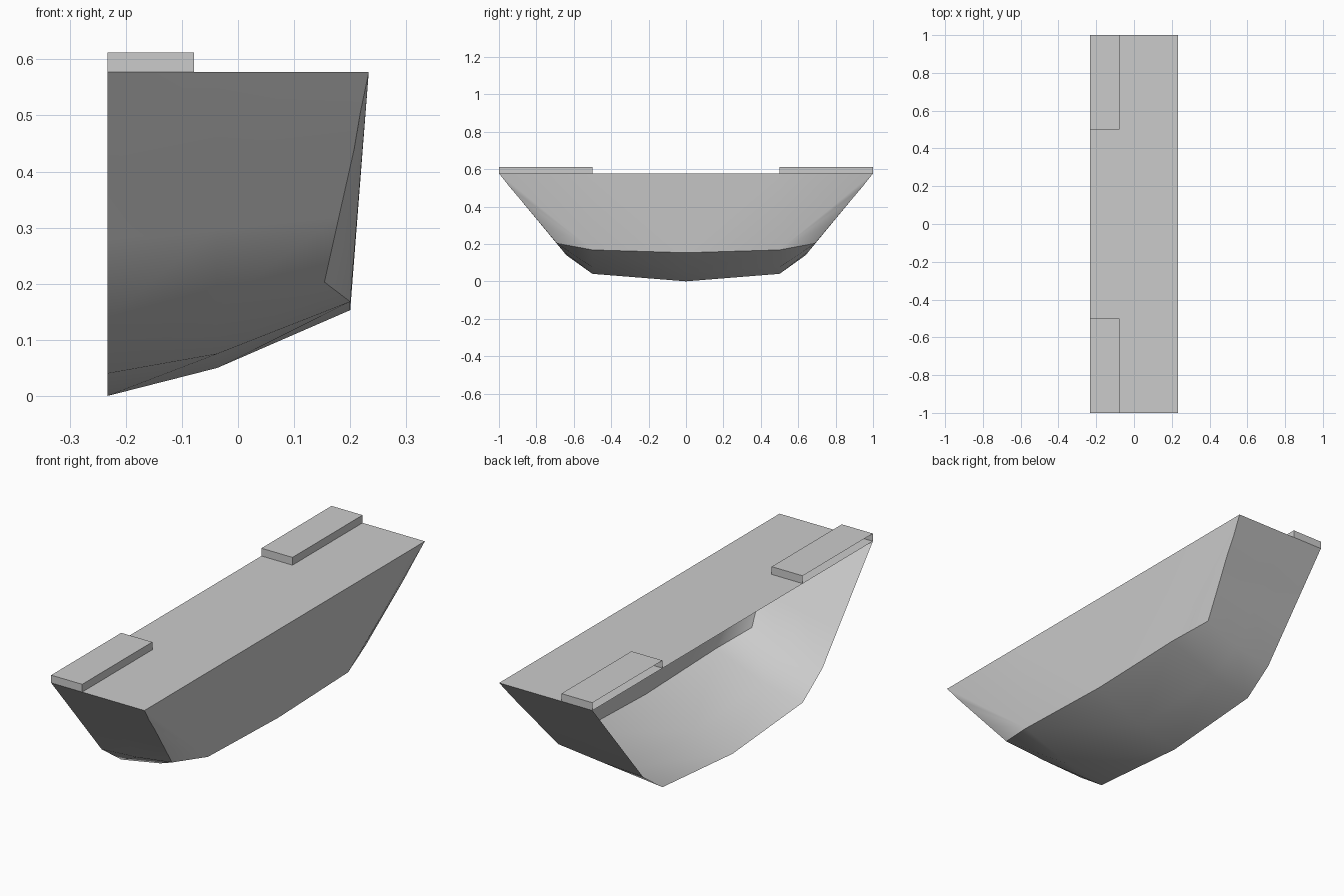
import bpy, bmesh, math

if "Cube" in bpy.data.objects:
    bpy.data.objects.remove(bpy.data.objects["Cube"], do_unlink=True)

grey = bpy.data.materials.new("plain grey")
grey.use_nodes = True
COLOUR = (0.6, 0.6, 0.6, 1)
grey.diffuse_color = COLOUR
grey.node_tree.nodes["Principled BSDF"].inputs["Base Color"].default_value = COLOUR

INNER, OUTER, DECK = -0.233, 0.233, 0.577


def finish(name, bm, angle):
    bmesh.ops.remove_doubles(bm, verts=bm.verts, dist=0.0005)
    bmesh.ops.recalc_face_normals(bm, faces=bm.faces)
    mesh = bpy.data.meshes.new(name)
    bm.to_mesh(mesh)
    bm.free()
    mesh.materials.append(grey)
    obj = bpy.data.objects.new(name, mesh)
    bpy.context.collection.objects.link(obj)
    bpy.ops.object.select_all(action="DESELECT")
    obj.select_set(True)
    bpy.context.view_layer.objects.active = obj
    bpy.ops.object.shade_smooth_by_angle(angle=math.radians(angle))
    return obj


# Cross rows of the bottom: keel, mid bottom, chine
rows = [
    [(INNER, 0, 0), (-0.037, 0, 0.05), (0.2, 0, 0.153)],
    [(INNER, 0.5, 0.04), (-0.037, 0.5, 0.075), (0.2, 0.5, 0.168)],
    [(INNER, 0.64, 0.14), (-0.037, 0.658, 0.162), (0.154, 0.69, 0.203)],
]
# Raked end, from the chine up to the deck corner
corner = [rows[2][2], (0.18, 0.788, 0.32), (0.207, 0.888, 0.44),
          (0.218, 0.943, 0.505), (OUTER, 1, DECK)]

# Half hull shell, open along the inner side
bm = bmesh.new()
for side in (-1, 1):
    def face(*points):
        bm.faces.new([bm.verts.new((x, y * side, z)) for x, y, z in points])

    # Bottom
    for a, b in zip(rows, rows[1:]):
        for i in range(2):
            face(a[i], a[i + 1], b[i + 1], b[i])

    # End wall, level by level
    level = rows[2]
    for point in corner[1:]:
        t = (point[2] - corner[0][2]) / (DECK - corner[0][2])
        inner_y = 0.64 + 0.36 * t
        inner_z = 0.14 + (DECK - 0.14) * t
        mid = (-0.037, (inner_y + point[1]) / 2, (inner_z + point[2]) / 2)
        upper = [(INNER, inner_y, inner_z), mid, point]
        for i in range(2):
            face(level[i], level[i + 1], upper[i + 1], upper[i])
        level = upper

    # Outer wall with a fan at the end
    top_mid, top_half = (OUTER, 0, DECK), (OUTER, 0.5, DECK)
    face(rows[0][2], rows[1][2], top_half, top_mid)
    face(rows[1][2], corner[-1], top_half)
    for a, b in zip(corner, corner[1:]):
        face(rows[1][2], a, b)

    # Deck
    face((INNER, 0, DECK), top_mid, top_half, corner[-1], level[1], level[0])
finish("hull", bm, 40)

# Deck blocks, open along the inner side
for name, side in (("front_block", -1), ("back_block", 1)):
    bm = bmesh.new()
    bmesh.ops.create_cube(bm, size=1)
    for v in bm.verts:
        v.co = (-0.1555 + v.co.x * 0.155, side * 0.75 + v.co.y * 0.5,
                0.5945 + v.co.z * 0.035)
    bm.normal_update()
    opened = [f for f in bm.faces if f.normal.x < -0.9 or f.normal.z < -0.9]
    bmesh.ops.delete(bm, geom=opened, context="FACES")
    finish(name, bm, 30)
